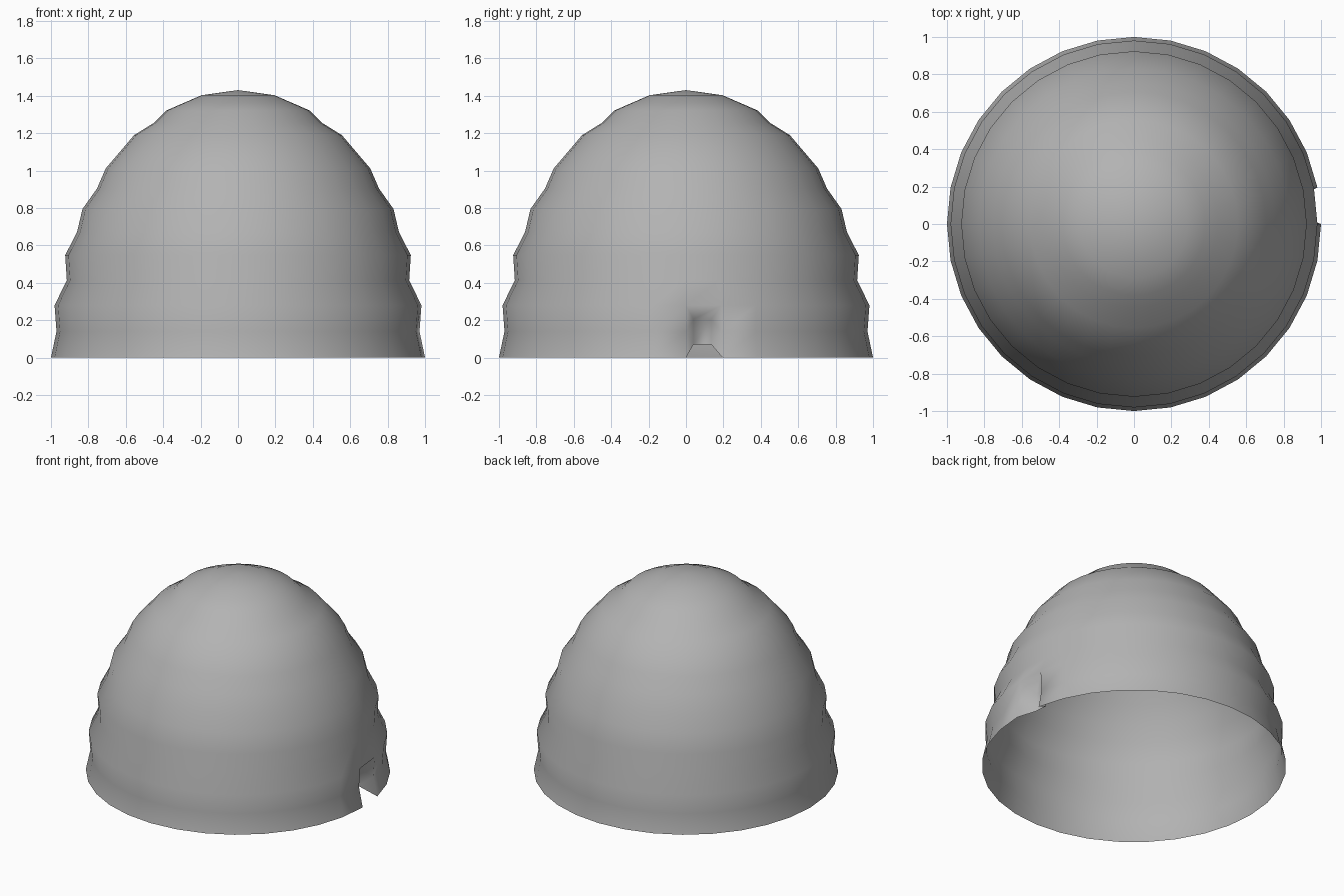
import bpy, bmesh
from math import sin, cos, pi

if "Cube" in bpy.data.objects:
    bpy.data.objects.remove(bpy.data.objects["Cube"])

SEGMENTS = 32
STEP = 2 * pi / SEGMENTS
HEIGHT = 1.43

# Dome profile: sphere rings with a slightly pinched loop between each pair
pinch = [0.02, 0.037, 0.017, 0.015, 0.0, 0.02, 0.0]
profile = []
for i in range(8):
    a = i * STEP
    profile.append((cos(a), HEIGHT * sin(a)))
    if i < 7:
        b = a + STEP
        profile.append(((cos(a) + cos(b)) / 2 - pinch[i],
                        HEIGHT * (sin(a) + sin(b)) / 2))

bm = bmesh.new()
rings = [[bm.verts.new((r * cos(s * STEP), r * sin(s * STEP), z))
          for s in range(SEGMENTS)] for r, z in profile]

# Dome wall, leaving the doorway cell open
for k, (low, high) in enumerate(zip(rings, rings[1:])):
    for s in range(SEGMENTS):
        if s == 0 and k < 2:
            continue
        t = (s + 1) % SEGMENTS
        bm.faces.new((low[s], low[t], high[t], high[s]))

# Cap fan
tip = bm.verts.new((0, 0, HEIGHT))
for s in range(SEGMENTS):
    bm.faces.new((rings[-1][s], rings[-1][(s + 1) % SEGMENTS], tip))

# Doorway recess: tapered sides, lintel and back panel, open at the bottom
b0, m0, t0 = (rings[k][0] for k in range(3))
b1, m1, t1 = (rings[k][1] for k in range(3))
i0, i1, i2, i3 = [bm.verts.new(p) for p in (
    (0.88, 0.04, 0.07), (0.87, 0.135, 0.07),
    (0.86, 0.135, 0.205), (0.87, 0.04, 0.205))]
for face in ((i0, i1, i2, i3), (b1, m1, t1, i2, i1),
             (t1, t0, i3, i2), (t0, m0, b0, i0, i3)):
    bm.faces.new(face)

for f in bm.faces:
    f.smooth = True
mesh = bpy.data.meshes.new("dome_shell")
bm.to_mesh(mesh)
bm.free()

# Mid-grey surface
grey = bpy.data.materials.new("mid_grey")
grey.diffuse_color = (0.45, 0.45, 0.45, 1)
grey.use_nodes = True
grey.node_tree.nodes["Principled BSDF"].inputs["Base Color"].default_value = grey.diffuse_color
mesh.materials.append(grey)
dome = bpy.data.objects.new("dome_shell", mesh)
bpy.context.collection.objects.link(dome)
